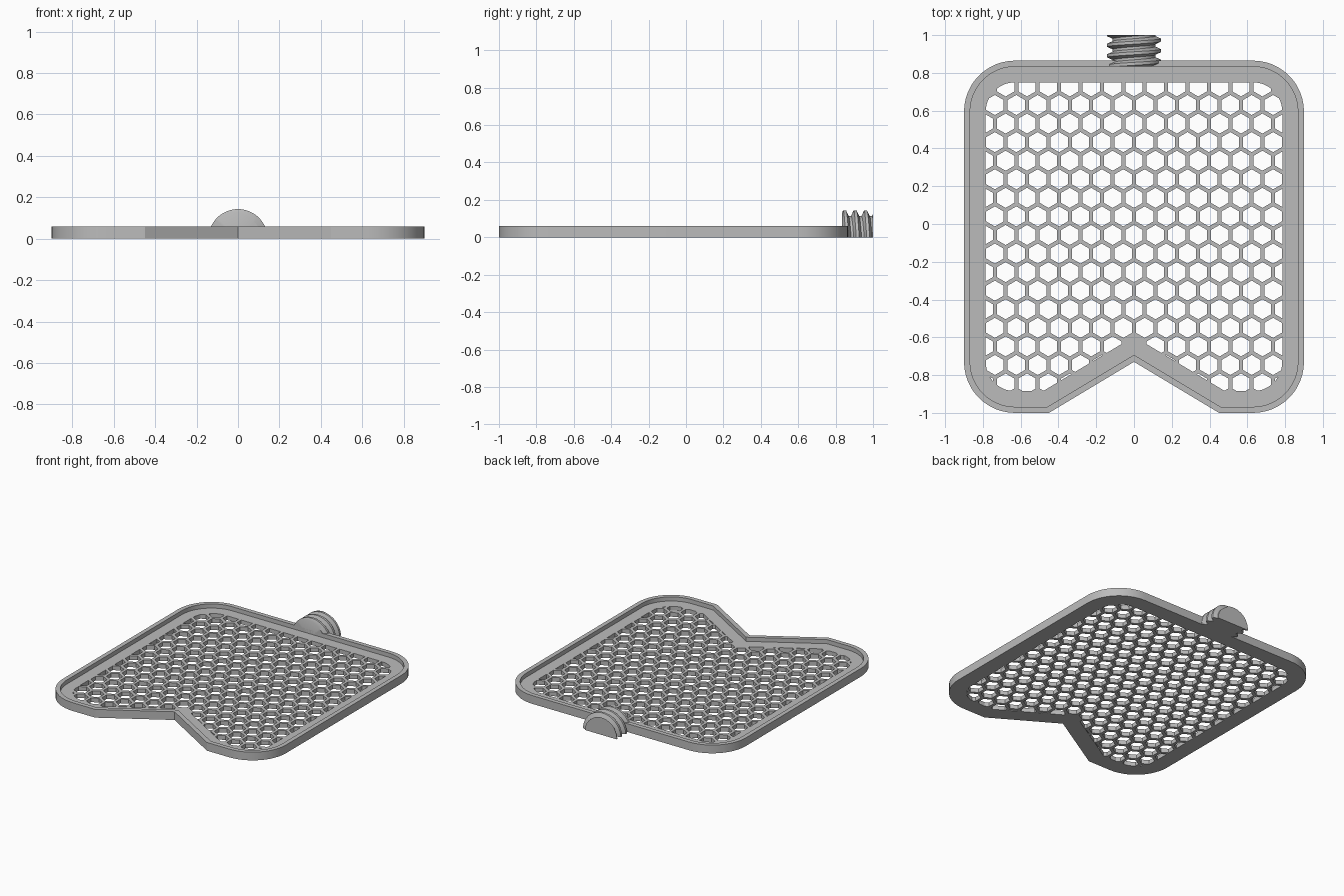
import bpy, bmesh, math
from mathutils import Vector

if "Cube" in bpy.data.objects:
    bpy.data.objects.remove(bpy.data.objects["Cube"])

PLATE_TOP, FLOOR_TOP = 0.06, 0.03
RIM, BORDER = 0.032, 0.115
PITCH, ROW_STEP, HEX_FLAT = 0.1133, 0.0983, 0.092

grey = bpy.data.materials.new("light grey")
grey.diffuse_color = (0.5, 0.5, 0.5, 1)
grey.use_nodes = True
grey.node_tree.nodes["Principled BSDF"].inputs["Base Color"].default_value = grey.diffuse_color


def half_outline(d):
    """Right half of the plate outline inset by d, from notch tip to top middle."""
    r = 0.27 - d
    pts = [(0, -0.73 + 1.166 * d), (0.45 + 0.277 * d, -1 + d)]
    for cx, cy, start in ((0.63, -0.73, -90), (0.63, 0.595, 0)):
        for i in range(13):
            a = math.radians(start + 7.5 * i)
            pts.append((cx + r * math.cos(a), cy + r * math.sin(a)))
    return pts + [(0, 0.865 - d)]


def outline(d):
    h = half_outline(d)
    return h + [(-x, y) for x, y in reversed(h[1:-1])]


def clip(poly, border):
    """Keep the part of a convex polygon left of every border segment."""
    for (ax, ay), (bx, by) in zip(border, border[1:]):
        side = lambda p: (bx - ax) * (p[1] - ay) - (by - ay) * (p[0] - ax)
        out = []
        for p, q in zip(poly, poly[1:] + poly[:1]):
            sp, sq = side(p), side(q)
            if sp >= 0:
                out.append(p)
            if sp * sq < 0:
                t = sp / (sp - sq)
                out.append((p[0] + t * (q[0] - p[0]), p[1] + t * (q[1] - p[1])))
        poly = out
    clean = []
    for p in poly:
        if not clean or math.dist(p, clean[-1]) > 1e-4:
            clean.append(p)
    if len(clean) > 1 and math.dist(clean[0], clean[-1]) < 1e-4:
        clean.pop()
    return clean


def area(p):
    return abs(sum(a[0] * b[1] - b[0] * a[1] for a, b in zip(p, p[1:] + p[:1]))) / 2


def honeycomb():
    """Hexagonal openings trimmed to the window inside the border."""
    border, holes, r = half_outline(BORDER), [], HEX_FLAT / math.sqrt(3)
    for k in range(-1, 17):
        for i in range(8):
            cx, cy = (i + (0.5 if k % 2 == 0 else 0)) * PITCH, 0.63 - k * ROW_STEP
            hexa = [(cx + r * math.cos(math.radians(30 + 60 * j)),
                     cy + r * math.sin(math.radians(30 + 60 * j))) for j in range(6)]
            cell = clip(hexa, border)
            if len(cell) > 2 and area(cell) > 1e-4:
                holes.append(cell)
                if cx > 0:
                    holes.append([(-x, y) for x, y in cell])
    return holes


def finish(bm, name, angle):
    bmesh.ops.recalc_face_normals(bm, faces=bm.faces[:])
    me = bpy.data.meshes.new(name)
    bm.to_mesh(me)
    bm.free()
    me.materials.append(grey)
    me.shade_smooth()
    me.set_sharp_from_angle(angle=math.radians(angle))
    ob = bpy.data.objects.new(name, me)
    bpy.context.collection.objects.link(ob)


def build_plate():
    bm = bmesh.new()

    def ring(pts, z):
        vs = [bm.verts.new((x, y, z)) for x, y in pts]
        return vs, [bm.edges.new((a, b)) for a, b in zip(vs, vs[1:] + vs[:1])]

    def wall(a, b):
        n = len(a)
        for i in range(n):
            bm.faces.new((a[i], a[(i + 1) % n], b[(i + 1) % n], b[i]))

    def fill(edges):
        bmesh.ops.triangle_fill(bm, use_beauty=True, edges=edges, normal=Vector((0, 0, 1)))

    outer_low, low_edges = ring(outline(0), 0)
    outer_top, top_edges = ring(outline(0), PLATE_TOP)
    inner_top, inner_edges = ring(outline(RIM), PLATE_TOP)
    inner_low, floor_edges = ring(outline(RIM), FLOOR_TOP)
    walls = [(outer_low, outer_top), (inner_top, inner_low)]
    for cell in honeycomb():
        a, ea = ring(cell, 0)
        b, eb = ring(cell, FLOOR_TOP)
        low_edges += ea
        floor_edges += eb
        walls.append((a, b))
    fill(low_edges)                  # underside
    fill(floor_edges)                # recessed mesh floor
    fill(top_edges + inner_edges)    # rim top
    for a, b in walls:
        wall(a, b)
    finish(bm, "mesh_plate", 25)


def build_screw():
    """Half-round threaded stub, flat on the underside."""
    y0, y1, lead, crest, root, n = 0.833, 1.0, 0.056, 0.143, 0.113, 32
    profile = [(-0.38, root), (-0.14, crest), (0.14, crest), (0.38, root)]
    bm = bmesh.new()
    columns = []
    for i in range(n + 1):
        t = math.pi * i / n
        base = 0.96 + lead * (0.25 - t / (2 * math.pi))
        raw = [(base + (k + f) * lead, r) for k in range(-4, 3) for f, r in profile]

        def radius(y):
            for (ya, ra), (yb, rb) in zip(raw, raw[1:]):
                if ya <= y <= yb:
                    return ra + (rb - ra) * (y - ya) / (yb - ya)
            return root

        pts = [(y0, 0)]
        for y, r in raw:
            yc = min(max(y, y0), y1)
            pts.append((yc, r if yc == y else radius(yc)))
        pts.append((y1, 0))
        columns.append([bm.verts.new((r * math.cos(t), y, r * math.sin(t))) for y, r in pts])
    for a, b in zip(columns, columns[1:]):
        for j in range(len(a) - 1):
            bm.faces.new((a[j], a[j + 1], b[j + 1], b[j]))
    bm.faces.new(columns[0])
    bm.faces.new(columns[-1])
    bmesh.ops.remove_doubles(bm, verts=bm.verts[:], dist=1e-5)
    finish(bm, "threaded_stub", 30)


build_plate()
build_screw()
